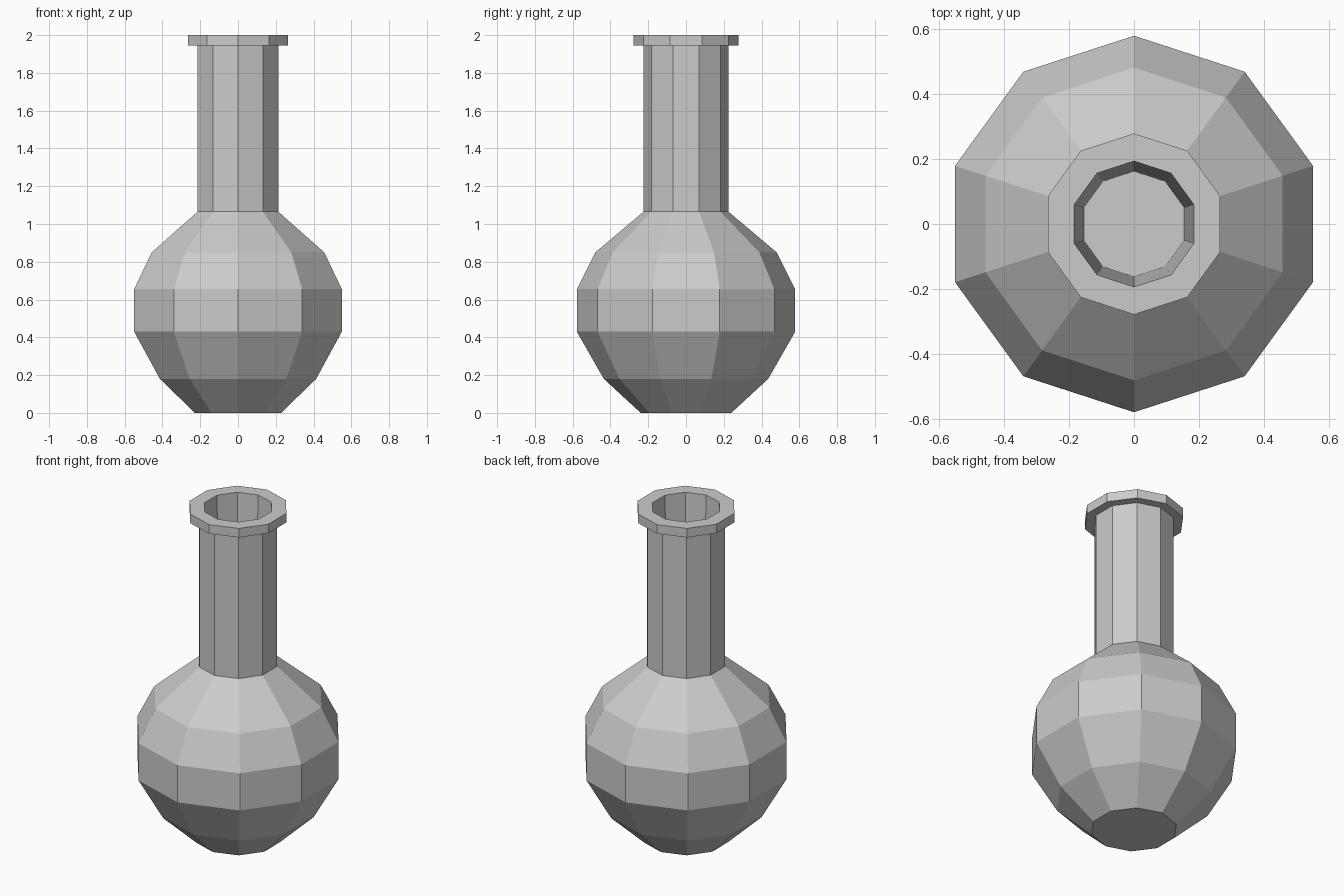
import bpy, bmesh, math

if "Cube" in bpy.data.objects:
    bpy.data.objects.remove(bpy.data.objects["Cube"])

SIDES = 10


def lathe(name, profile):
    """Revolve (radius, z) points into a ten-sided body, capping both ends."""
    bm = bmesh.new()
    rings = []
    for r, z in profile:
        ring = []
        for i in range(SIDES):
            a = math.pi / 2 + 2 * math.pi * i / SIDES
            ring.append(bm.verts.new((r * math.cos(a), r * math.sin(a), z)))
        rings.append(ring)
    for low, high in zip(rings, rings[1:]):
        for i in range(SIDES):
            j = (i + 1) % SIDES
            bm.faces.new((low[i], low[j], high[j], high[i]))
    bm.faces.new(rings[0][::-1])
    bm.faces.new(rings[-1])
    bmesh.ops.recalc_face_normals(bm, faces=bm.faces)
    mesh = bpy.data.meshes.new(name)
    bm.to_mesh(mesh)
    bm.free()
    obj = bpy.data.objects.new(name, mesh)
    bpy.context.collection.objects.link(obj)
    return obj


lathe("flask", [
    # round belly
    (0.24, 0.0), (0.435, 0.18), (0.578, 0.43),
    (0.578, 0.655), (0.48, 0.85), (0.225, 1.065),
    # neck and lip
    (0.225, 1.945), (0.278, 1.945), (0.278, 2.0),
    # tapering bore with a flat floor
    (0.193, 2.0), (0.162, 1.065),
])
